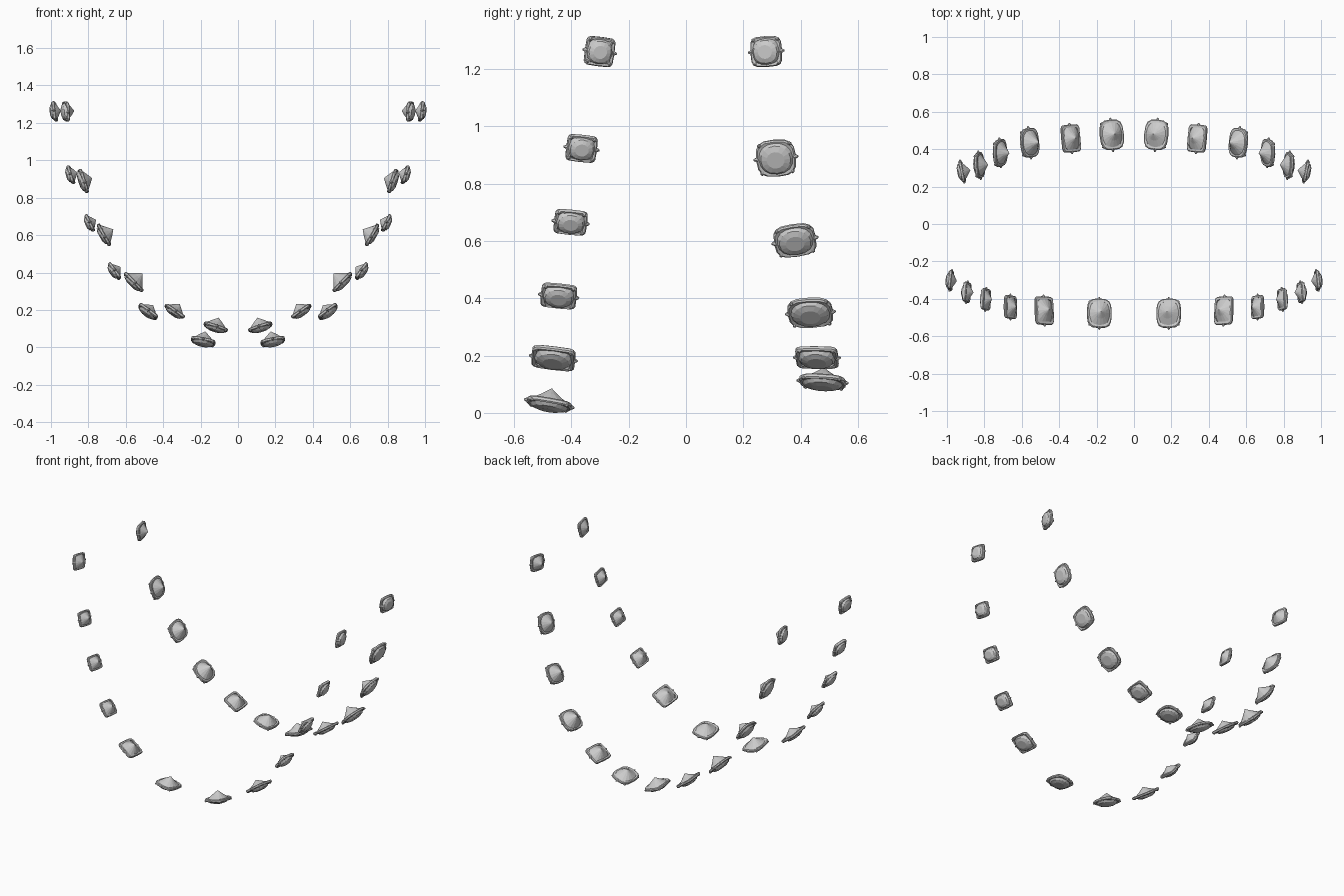
import bpy, bmesh, math
from mathutils import Vector, Matrix

if "Cube" in bpy.data.objects:
    bpy.data.objects.remove(bpy.data.objects["Cube"])

SEG = 16

# x, y, z, size along strand, size across, point height, bezel squareness, slope angle, lean
FRONT = [
    (0.183, -0.475, 0.047, 0.134, 0.160, 0.052, 3.2, 11, .17),
    (0.475, -0.462, 0.199, 0.122, 0.154, 0.042, 6, 37, .12),
    (0.655, -0.444, 0.412, 0.102, 0.126, 0.036, 6, 54, .06),
    (0.787, -0.403, 0.668, 0.094, 0.116, 0.034, 6, 64, .0),
    (0.888, -0.365, 0.925, 0.097, 0.108, 0.034, 6, 73, -.05),
    (0.976, -0.302, 1.262, 0.103, 0.104, 0.030, 6, 83, -.10)]
BACK = [
    (0.115, 0.478, 0.122, 0.134, 0.165, 0.050, 3, 18, .08),
    (0.332, 0.458, 0.202, 0.120, 0.150, 0.044, 6, 35, .06),
    (0.543, 0.435, 0.364, 0.138, 0.160, 0.064, 3, 46, .03),
    (0.702, 0.380, 0.610, 0.128, 0.148, 0.054, 3.2, 60, -.03),
    (0.815, 0.315, 0.893, 0.134, 0.140, 0.046, 3, 72, .06),
    (0.909, 0.282, 1.262, 0.108, 0.112, 0.042, 4, 87, .20)]


def outline(rx, ry, power, z):
    pts = []
    for i in range(SEG):
        a = 2 * math.pi * i / SEG
        c, s = math.cos(a), math.sin(a)
        pts.append(Vector((rx * math.copysign(abs(c) ** (2 / power), c),
                           ry * math.copysign(abs(s) ** (2 / power), s), z)))
    return pts


def finish(name, bm, frame):
    bmesh.ops.recalc_face_normals(bm, faces=bm.faces)
    bm.transform(frame)
    me = bpy.data.meshes.new(name)
    bm.to_mesh(me)
    bm.free()
    ob = bpy.data.objects.new(name, me)
    bpy.context.collection.objects.link(ob)
    ob.modifiers.new("Mirror", 'MIRROR')


def loft(name, rings, frame, tip=None):
    """Skin a stack of rings: capped with a tip, or closed into a frame."""
    bm = bmesh.new()
    loops = [[bm.verts.new(p) for p in r] for r in rings]
    pairs = list(zip(loops, loops[1:]))
    if tip is None:
        pairs.append((loops[-1], loops[0]))
    else:
        bm.faces.new(loops[0])
        t = bm.verts.new(tip)
        for i in range(SEG):
            bm.faces.new((loops[-1][i], loops[-1][(i + 1) % SEG], t))
    for a, b in pairs:
        for i in range(SEG):
            j = (i + 1) % SEG
            bm.faces.new((a[i], a[j], b[j], b[i]))
    finish(name, bm, frame)


def jewel(prefix, frame, length, width, height, power):
    rx, ry = length / 2, width / 2
    r = min(rx, ry) * .5
    # Cut stone: table and crown face outwards, the point faces inwards
    rings = [outline(rx * .45, ry * .45, 2, -.028),
             outline(rx * .75, ry * .75, 2, -.021),
             outline(rx * .90, ry * .90, 2.2, -.006),
             outline(rx * .90, ry * .90, 2.2, .002),
             outline(r, r, 2, .002 + height * .46)]
    loft(prefix + "_stone", rings, frame, tip=(0, 0, height))
    # Stepped bezel frame round the stone
    rim = [(.78, -.010), (.93, -.012), (1, -.007), (1, .002), (.94, .006), (.78, .006)]
    loft(prefix + "_bezel",
         [outline(rx * s, ry * s, power, z) for s, z in rim], frame)
    # Claws: one at each end, four small ones at the corners
    bm = bmesh.new()
    for s in (-1, 1):
        m = Matrix.Translation((0, s * (ry + .001), -.003)) @ Matrix.Rotation(-s * math.pi / 2, 4, 'X')
        bmesh.ops.create_cone(bm, cap_ends=True, segments=6, radius1=.012,
                              radius2=.003, depth=.016, matrix=m)
        for t in (-1, 1):
            m = Matrix.Translation((s * rx * .76, t * ry * .76, -.008))
            bmesh.ops.create_icosphere(bm, subdivisions=1, radius=.008, matrix=m)
    finish(prefix + "_claws", bm, frame)


# Two hanging strands of jewels
for row, data in (("front", FRONT), ("back", BACK)):
    for i, (x, y, z, length, width, height, power, angle, lean) in enumerate(data):
        a = math.radians(angle)
        lo, hi = data[max(i - 1, 0)], data[min(i + 1, len(data) - 1)]
        drift = (hi[1] - lo[1]) / (Vector(hi[:3]) - Vector(lo[:3])).length
        normal = Vector((-math.sin(a), lean, math.cos(a))).normalized()
        along = Vector((math.cos(a), drift * .8, math.sin(a)))
        along = (along - normal * along.dot(normal)).normalized()
        across = normal.cross(along)
        frame = Matrix((along, across, normal)).transposed().to_4x4()
        frame.translation = Vector((x, y, z)) - normal * (height - .028) * .5
        jewel(f"{row}_jewel_{i + 1}", frame, length, width, height, power)
